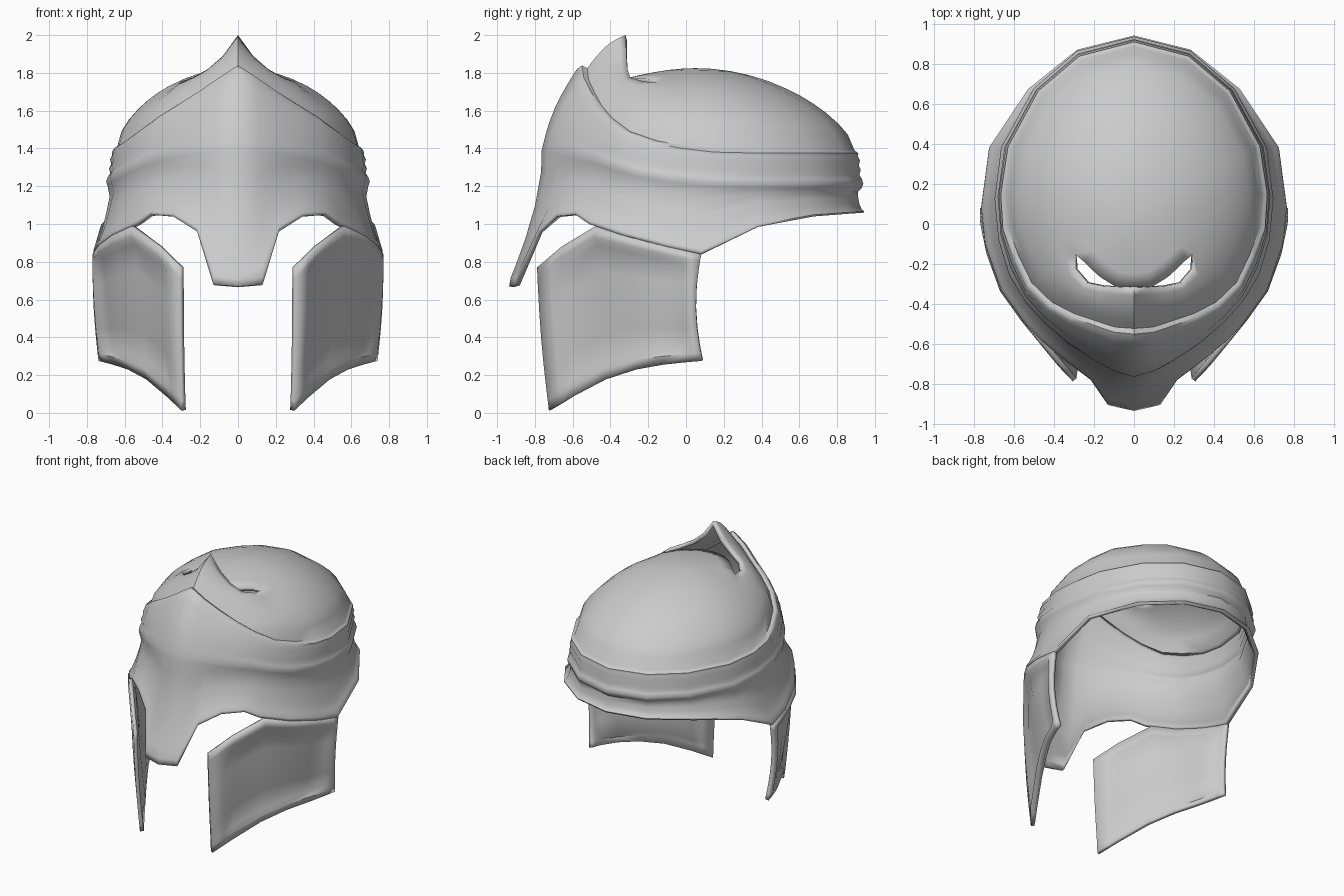
import bpy, bmesh, math
from mathutils import Vector as V

if "Cube" in bpy.data.objects:
    bpy.data.objects.remove(bpy.data.objects["Cube"])

# Half outlines, front centre -> side -> back centre (13 columns)
LOWER = [(0, -.93, .67), (.13, -.9, .68), (.215, -.775, .96), (.34, -.68, 1.04), (.46, -.58, 1.05),
         (.53, -.51, 1.0), (.66, -.33, .94), (.74, -.1, .88), (.76, .08, .84), (.72, .38, .985),
         (.525, .67, 1.04), (.28, .865, 1.055), (0, .935, 1.06)]
BROW = [(0, -.745, 1.385), (.1, -.715, 1.38), (.2, -.66, 1.37), (.32, -.58, 1.35), (.43, -.48, 1.325),
        (.52, -.38, 1.29), (.6, -.25, 1.25), (.65, -.08, 1.22), (.67, .12, 1.2), (.64, .37, 1.19),
        (.485, .655, 1.19), (.275, .84, 1.19), (0, .91, 1.19)]
DIADEM = [(0, -.545, 1.84), (.1, -.535, 1.775), (.2, -.5, 1.705), (.31, -.46, 1.635), (.42, -.4, 1.565),
          (.52, -.3, 1.49), (.585, -.16, 1.44), (.635, -.02, 1.41), (.645, .15, 1.39), (.61, .38, 1.385),
          (.465, .65, 1.385), (.265, .82, 1.385), (0, .89, 1.385)]
CREST = [(0, -.32, 2.0), (.08, -.315, 1.89), (.16, -.31, 1.82), (.24, -.295, 1.775), (.3, -.225, 1.755)]
CAP_EDGE = [(0, -.325, 1.77), (.09, -.315, 1.77), (.17, -.265, 1.77), (.22, -.22, 1.77), (.255, -.185, 1.765)]
LOWER, BROW, DIADEM, CREST, CAP_EDGE = [[V(p) for p in l] for l in (LOWER, BROW, DIADEM, CREST, CAP_EDGE)]
APEX, RK = V((0, .05, 1.825)), .58


def outward(p, d):
    n = V((p.x, p.y - .1, 0)).normalized()
    return p + n * d


def blend(a, b, t, front=0, back=None):
    """Row between two outlines, pushed outward by front..back amounts."""
    back = front if back is None else back
    out = []
    for i, (p, q) in enumerate(zip(a, b)):
        k = min(1, i / 7)
        out.append(outward(p.lerp(q, t), front + (back - front) * k))
    return out


def dome(d, r):
    w = .7 if d.y < .5 else .52
    f = w * math.sqrt(max(0, 1 - r * r)) + (1 - w) * (1 - r * r)
    p = APEX + (d - APEX) * r
    p.z = d.z + (APEX.z - d.z) * f
    return p


def grid(bm, rows, closed):
    vs = [[bm.verts.new(p) for p in r] for r in rows]
    n = len(vs[0])
    for a, b in zip(vs, vs[1:]):
        for i in range(n if closed else n - 1):
            j = (i + 1) % n
            bm.faces.new((a[i], a[j], b[j], b[i]))


def ring(half):
    return half + [V((-p.x, p.y, p.z)) for p in half[-2:0:-1]]


def finish(bm, name, thick, mirror=False):
    me = bpy.data.meshes.new(name)
    bm.to_mesh(me)
    bm.free()
    ob = bpy.data.objects.new(name, me)
    bpy.context.collection.objects.link(ob)
    s = ob.modifiers.new("thickness", 'SOLIDIFY')
    s.thickness, s.offset = thick, -1
    if mirror:
        ob.modifiers.new("mirror", 'MIRROR')
    bpy.ops.object.select_all(action='DESELECT')
    bpy.context.view_layer.objects.active = ob
    ob.select_set(True)
    bpy.ops.object.shade_smooth_by_angle(angle=math.radians(48))


# Helmet shell: face and neck skirt with a rolled lip
rows = [blend(LOWER, BROW, t, f, b) for t, f, b in
        ((0, .006, .006), (.06, .01, .01), (.14, .002, -.002), (.35, -.014, -.008),
         (.6, -.02, -.008), (.85, -.006, -.004))]
# brow band: smooth in front, ridged at the back, rising to the peaked diadem
rows += [blend(BROW, DIADEM, t, .02 + .03 * math.sin(math.pi * t), b) for t, b in
         ((.0, .02), (.12, .031), (.25, .026), (.36, .015), (.5, .025),
          (.62, .017), (.75, .026), (.86, .018), (.95, .021))]
rows.append(blend(BROW, DIADEM, 1, .006, .008))
# dome sides and the front wall sweeping up into the crest
base = []
for i, p in enumerate(DIADEM):
    k = max(0, 1 - i / 9)
    base.append(outward(p, -.022 * k) - V((0, 0, .015 * k - .01 * (1 - k))))
for r in (1, .96, .9, .82, .74, .66, RK):
    t = (1 - r) / (1 - RK)
    row = []
    for i, p in enumerate(base):
        if i < len(CREST):
            q = p.lerp(CREST[i], t)
            q.z += .03 * math.sin(math.pi * t)
        else:
            q = dome(p, r)
        row.append(q)
    rows.append(row)
bm = bmesh.new()
grid(bm, [ring(r) for r in rows], True)

# crown cap, open behind the crest
rows = []
for r in (RK, .46, .34, .22, .1, 0):
    t = 1 - r / RK
    row = []
    for i, p in enumerate(base):
        if i < len(CAP_EDGE):
            e = CAP_EDGE[i]
            q = e.lerp(APEX, t)
            q.z = e.z + (APEX.z - e.z) * math.sin(math.pi / 2 * t)
        else:
            q = dome(p, r)
        row.append(q)
    rows.append(row)
grid(bm, [ring(r) for r in rows], True)
bmesh.ops.remove_doubles(bm, verts=bm.verts, dist=.0005)
finish(bm, "helmet_shell", .028)

# Cheek plates: curved panel sunk inside a raised frame
top = [V((.305, -.785, .77))] + [outward(p, .006) for p in LOWER[5:9]]
bottom = [V(p) for p in ((.297, -.722, .012), (.46, -.46, .165), (.58, -.26, .23),
                         (.68, -.08, .262), (.735, .085, .275))]
STEPS = (0, .07, .12, .3, .5, .7, .88, .93, 1)


def along(row, u):
    f = u * (len(row) - 1)
    i = min(int(f), len(row) - 2)
    return row[i].lerp(row[i + 1], f - i)


rows = []
for t in STEPS:
    s = math.sin(math.pi * t)
    line = blend(bottom, top, t, .01 * s)
    line[-1].y -= .03 * s
    row = []
    for u in STEPS:
        q = along(line, u)
        edge = min(u, t, 1 - u, 1 - t)
        row.append(outward(q, .012 if 0 < edge < .1 else (.004 if edge == 0 else -.014)))
    rows.append(row)
bm = bmesh.new()
grid(bm, rows, False)
finish(bm, "cheek_plates", .026, True)
